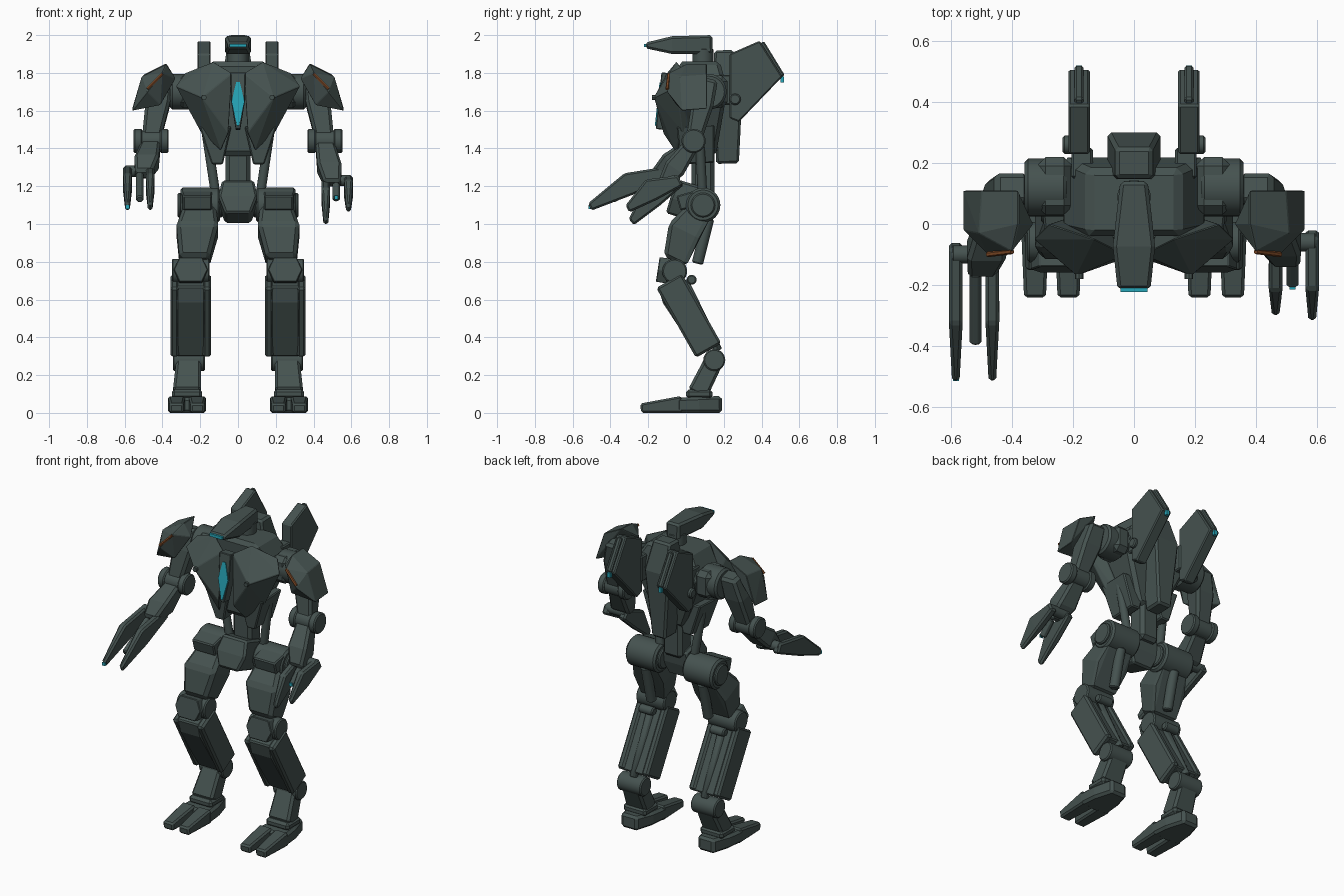
import bpy, bmesh, math
from mathutils import Vector

cube = bpy.data.objects.get("Cube")
if cube:
    bpy.data.objects.remove(cube, do_unlink=True)


def material(name, *colour):
    mat = bpy.data.materials.new(name)
    mat.use_nodes = True
    mat.diffuse_color = (*colour, 1)
    node = next(n for n in mat.node_tree.nodes if n.type == "BSDF_PRINCIPLED")
    node.inputs["Base Color"].default_value = (*colour, 1)
    return mat


ARMOUR = material("slate green armour", .06, .085, .08)
GLOW = material("teal glow", .02, .38, .48)
RUST = material("rust stripe", .22, .07, .02)

# Left joints of the skeleton
SHOULDER = Vector((.38, .12, 1.7))
ELBOW = Vector((.46, .04, 1.44))
HIP = Vector((.2, .09, 1.1))
KNEE = Vector((.25, -.06, .75))
ANKLE = Vector((.26, .15, .28))
FOOT = Vector((.27, .06, .1))


def near(joint, x=0, y=0, z=0):
    return joint + Vector((x, y, z))


# Convex armour piece around a set of points
def shell(name, points, mat=ARMOUR, bevel=.007, smooth=False):
    bm = bmesh.new()
    for point in points:
        bm.verts.new(point)
    result = bmesh.ops.convex_hull(bm, input=bm.verts[:])
    spare = set(result["geom_interior"] + result["geom_unused"])
    bmesh.ops.delete(bm, geom=[v for v in spare if isinstance(v, bmesh.types.BMVert)], context="VERTS")
    bmesh.ops.dissolve_limit(bm, angle_limit=.02, verts=bm.verts[:], edges=bm.edges[:])
    bmesh.ops.recalc_face_normals(bm, faces=bm.faces[:])
    for face in bm.faces:
        face.smooth = smooth
    for edge in bm.edges:
        edge.smooth = edge.calc_face_angle(0) < math.radians(30)
    mesh = bpy.data.meshes.new(name)
    bm.to_mesh(mesh)
    bm.free()
    mesh.materials.append(mat)
    part = bpy.data.objects.new(name, mesh)
    bpy.context.scene.collection.objects.link(part)
    if bevel:
        chamfer = part.modifiers.new("chamfer", "BEVEL")
        chamfer.width, chamfer.segments, chamfer.angle_limit = bevel, 1, math.radians(28)


def flip(points):
    return [(-x, y, z) for x, y, z in points]


def pair(name, points, **options):
    shell("left_" + name, points, **options)
    shell("right_" + name, flip(points), **options)


# Tapered bar: swell and bulge widen and deepen its middle, sag bows it forward
def limb(start, end, width, depth, tip=1, thin=1, swell=1, bulge=1, sag=0, at=.5):
    start, end = Vector(start), Vector(end)
    path = end - start
    normal = Vector((0, path.z, -path.y)).normalized()
    middle = start.lerp(end, at) + normal * sag
    stations = ((start, 1, 1), (middle, swell * (1 + tip) / 2, bulge * (1 + thin) / 2), (end, tip, thin))
    return [tuple(point + Vector((side * width * wide, 0, 0)) + normal * face * depth * deep)
            for point, wide, deep in stations for side in (-.5, .5) for face in (-.5, .5)]


def rod(start, end, radius, sides=24):
    start, end = Vector(start), Vector(end)
    turn = (end - start).to_track_quat("Z", "Y")
    angles = [math.tau * i / sides for i in range(sides)]
    ring = [turn @ Vector((math.cos(a), math.sin(a), 0)) * radius for a in angles]
    return [tuple(point + spoke) for point in (start, end) for spoke in ring]


def axle(joint, length, radius):
    return rod(near(joint, x=-length / 2), near(joint, x=length / 2), radius)


# Head and neck
shell("head", limb(start=(0, .14, 1.95), end=(0, -.215, 1.945), width=.09, depth=.1,
                   tip=1.2, thin=.3, swell=1.4, bulge=1.45, at=.6), bevel=.012)
shell("visor", limb(start=(0, -.21, 1.945), end=(0, -.223, 1.945), width=.09, depth=.018), mat=GLOW, bevel=0)
shell("neck", rod(start=(0, .09, 1.8), end=(0, .09, 1.93), radius=.055), smooth=True)

# Torso
shell("torso", limb(start=(0, .07, 1.86), end=(0, .07, 1.36), width=.3, depth=.22,
                    tip=.6, thin=.8, swell=2, bulge=1.2, sag=-.03, at=.3), bevel=.02)
pair("chest_plate", [(.19, -.17, 1.67), (.03, -.1, 1.8), (.13, -.05, 1.86), (.28, 0, 1.8), (.33, -.05, 1.73),
                     (.28, -.03, 1.66), (.2, -.02, 1.49), (.05, -.12, 1.48), (.09, -.06, 1.39), (.13, .05, 1.42)],
     bevel=.004)
pair("chest_stud", rod(start=(.18, -.15, 1.67), end=(.18, -.18, 1.67), radius=.014, sides=8), bevel=0)
shell("sternum", limb(start=(0, -.1, 1.8), end=(0, -.13, 1.5), width=.08, depth=.06, tip=.3, swell=1.4), bevel=.004)
shell("chest_gem", limb(start=(0, -.135, 1.75), end=(0, -.16, 1.52), width=.02, depth=.01, tip=.5, swell=4.6, at=.45),
      mat=GLOW, bevel=0)
pair("belly_plate", limb(start=(.12, .05, 1.52), end=(.11, .06, 1.32), width=.17, depth=.2, tip=.35, thin=.9))
shell("abdomen", limb(start=(0, .09, 1.45), end=(0, .09, 1.15), width=.13, depth=.12), bevel=.02)
pair("waist_strut", rod(start=(.17, .07, 1.5), end=(.11, .09, 1.1), radius=.025), smooth=True)

# Back spine and fins
shell("back_spine", limb(start=(0, .2, 1.92), end=(0, .22, 1.32), width=.12, depth=.1,
                         tip=.8, thin=1.2, swell=1.6, bulge=1.45, sag=-.015, at=.3), bevel=.012)
fin = [(.23, 1.9), (.39, 1.97), (.51, 1.78), (.28, 1.54), (.23, 1.56)]
pair("back_fin", [(x, y, z) for x in (.145, .215) for y, z in fin])
pair("fin_rail", limb(start=(.18, .4, 1.96), end=(.18, .51, 1.78), width=.03, depth=.03))
pair("fin_glow", limb(start=(.18, .51, 1.78), end=(.18, .51, 1.75), width=.02, depth=.02), mat=GLOW, bevel=0)
pair("fin_pivot", axle(joint=Vector((.19, .26, 1.66)), length=.09, radius=.03), smooth=True)
pair("fin_mount", limb(start=(.17, .15, 1.71), end=(.17, .25, 1.71), width=.07, depth=.16))

# Shoulders
pair("shoulder_block", limb(start=(.26, .03, 1.7), end=(.26, .22, 1.7), width=.12, depth=.17), bevel=.03)
pair("shoulder_joint", axle(near(SHOULDER, x=-.09), length=.14, radius=.095), smooth=True, bevel=.012)
pair("shoulder_pad", [(.38, .11, 1.85), (.38, 0, 1.845), (.33, 0, 1.77), (.5, .11, 1.79), (.51, -.03, 1.78),
                      (.56, .11, 1.61), (.56, -.02, 1.6), (.48, -.1, 1.7), (.4, -.09, 1.8), (.41, -.05, 1.63)],
     bevel=.003)
pair("shoulder_stripe", rod(start=(.48, -.1, 1.715), end=(.4, -.09, 1.795), radius=.009, sides=6), mat=RUST, bevel=0)

# Upper arms and elbows
pair("upper_arm", limb(near(SHOULDER, x=.02, z=.07), ELBOW, width=.11, depth=.1, tip=.9, thin=.8,
                       swell=1.25, bulge=1.3, at=.4), bevel=.016)
pair("elbow", axle(ELBOW, length=.17, radius=.056), smooth=True)
for name, x in (("inner", -.07), ("outer", .07)):
    pair(name + "_elbow_disc", axle(near(ELBOW, x=x), length=.045, radius=.064), smooth=True)


# Forearm, knuckle and claws of one hand
def hand(side, palm, outer, inner, middle, glow):
    place = flip if side == "right" else list
    palm = Vector(palm)
    wrist = limb(near(ELBOW, y=-.01, z=-.02), palm, width=.1, depth=.08, tip=.9, thin=.8, swell=1.35, bulge=1.6, at=.6)
    shell(side + "_forearm", place(wrist), bevel=.014)
    shell(side + "_knuckle", place(axle(near(palm, x=.025, y=.06, z=.02), length=.15, radius=.03)), smooth=True)
    for finger, x, (y, z) in (("outer", .085, outer), ("inner", -.035, inner)):
        base = near(palm, x=x, y=.09, z=.02)
        claw = limb(base, end=(base.x, y, z), width=.045, depth=.06, tip=.55, thin=.7, swell=1.3, bulge=2.4, sag=.03)
        shell(f"{side}_{finger}_claw", place(claw), bevel=.01)
    shell(side + "_middle_claw", place(rod(near(palm, x=.02), (palm.x + .02, *middle), radius=.022, sides=8)))
    shell(side + "_hand_glow", place(limb(glow, near(Vector(glow), y=-.015), width=.02, depth=.02)),
          mat=GLOW, bevel=0)


hand("right", palm=(.5, -.16, 1.26), outer=(-.51, 1.09), inner=(-.51, 1.09), middle=(-.39, 1.13),
     glow=(.585, -.5, 1.09))
hand("left", palm=(.5, -.12, 1.21), outer=(-.31, 1.08), inner=(-.29, 1.01), middle=(-.2, 1.13),
     glow=(.52, -.2, 1.14))

# Pelvis and hips
shell("pelvis", limb(start=(0, .04, 1.21), end=(0, -.015, 1.03), width=.17, depth=.16,
                     tip=.8, thin=1.2, swell=1.35, bulge=1.1), bevel=.012)
pair("hip_joint", axle(HIP, length=.21, radius=.092), smooth=True, bevel=.012)
pair("hip_cap", axle(HIP, length=.24, radius=.065), smooth=True)
pair("hip_guard", limb(start=(.22, .1, 1.15), end=(.215, -.04, 1.11), width=.17, depth=.08, tip=.9))

# Thighs and knees
pair("thigh", limb(HIP, near(KNEE, x=-.02, z=.05), width=.16, depth=.13, swell=1.38, bulge=1.35, sag=.03),
     bevel=.02)
pair("thigh_piston", rod(near(HIP, y=.03, z=-.07), near(HIP, y=-.03, z=-.31), radius=.03), smooth=True)
pair("knee_joint", axle(KNEE, length=.2, radius=.066), smooth=True)
pair("knee_cap", limb(near(KNEE, y=-.05, z=.07), near(KNEE, y=-.07, z=-.06), width=.12, depth=.06, swell=1.5),
     bevel=.004)
pair("knee_stop", axle(near(KNEE, y=.09, z=-.045), length=.1, radius=.026), smooth=True)

# Shins
shin_top, shin_end = near(KNEE, y=-.03, z=-.05), near(ANKLE, x=-.01, y=-.03, z=.05)
pair("shin_core", limb(shin_top, shin_end, width=.15, depth=.13, sag=.015, bulge=1.1, at=.2))
for name, x in (("inner", -.085), ("outer", .085)):
    pair(name + "_shin_rail", limb(near(shin_top, x=x), near(shin_end, x=x), width=.045, depth=.155), bevel=.012)
pair("shin_piston", rod(near(shin_top, y=.08), near(shin_end, y=.05), radius=.025, sides=12), smooth=True)

# Ankles and feet
pair("ankle_joint", axle(ANKLE, length=.17, radius=.058), smooth=True)
pair("lower_leg", limb(ANKLE, FOOT, width=.13, depth=.1, tip=1.15, thin=1.1), bevel=.014)
pair("ankle_base", limb(near(FOOT, y=.08), near(FOOT, y=-.06), width=.16, depth=.05), bevel=.015)
pair("foot", limb(near(FOOT, y=.13, z=-.055), near(FOOT, y=-.11, z=-.06), width=.11, depth=.09,
                  tip=1.85, thin=.88, swell=1.15), bevel=.015)
for name, x in (("inner", -.055), ("outer", .055)):
    pair(name + "_toe", limb(near(FOOT, x=x, y=-.08, z=-.055), near(FOOT, x=x, y=-.3, z=-.075),
                             width=.09, depth=.09, tip=.8, thin=.55), bevel=.01)
